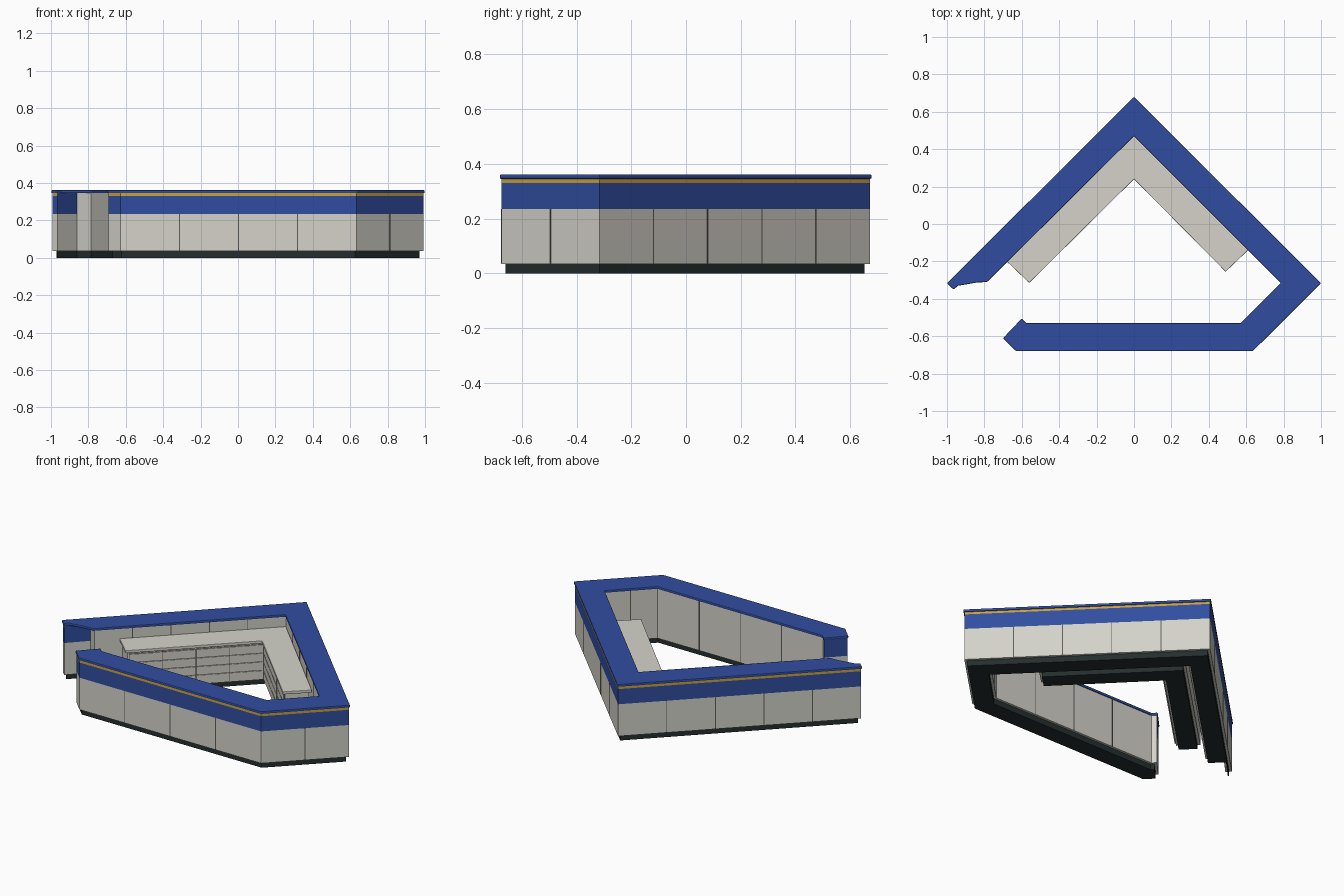
import bpy
import bmesh
from mathutils import Vector

cube = bpy.data.objects.get("Cube")
if cube:
    bpy.data.objects.remove(cube, do_unlink=True)


def material(name, rgb):
    m = bpy.data.materials.new(name)
    m.use_nodes = True
    m.diffuse_color = (*rgb, 1)
    m.node_tree.nodes["Principled BSDF"].inputs["Base Color"].default_value = (*rgb, 1)
    return m


GREY = material("warm light grey", (0.66, 0.65, 0.59))
BLUE = material("royal blue", (0.03, 0.075, 0.35))
GOLD = material("gold", (0.60, 0.36, 0.05))
DARK = material("charcoal", (0.019, 0.027, 0.027))
SEAM = material("seam grey", (0.11, 0.11, 0.10))


def inset(points, d):
    """Move every edge of a clockwise outline inward by d."""
    pts = [Vector(p) for p in points]
    out = []
    for i, p in enumerate(pts):
        a = (p - pts[i - 1]).normalized()
        b = (pts[(i + 1) % len(pts)] - p).normalized()
        na, nb = Vector((a.y, -a.x)), Vector((b.y, -b.x))
        out.append(p + (na + nb) * d / (1 + na.dot(nb)))
    return out


def finish(name, bm, mats, bevel=0):
    bmesh.ops.recalc_face_normals(bm, faces=bm.faces)
    mesh = bpy.data.meshes.new(name)
    bm.to_mesh(mesh)
    bm.free()
    ob = bpy.data.objects.new(name, mesh)
    bpy.context.collection.objects.link(ob)
    for m in mats:
        mesh.materials.append(m)
    if bevel:
        mod = ob.modifiers.new("Bevel", "BEVEL")
        mod.width, mod.segments = bevel, 2
    return ob


def stack(bm, points, heights, rule=lambda edge, level: 0):
    """Closed prism through several heights; rule picks each side's material."""
    rings = [[bm.verts.new((p[0], p[1], z)) for p in points] for z in heights]
    n = len(points)
    for level in range(len(heights) - 1):
        lo, hi = rings[level], rings[level + 1]
        for i in range(n):
            j = (i + 1) % n
            f = bm.faces.new((lo[i], lo[j], hi[j], hi[i]))
            f.material_index = rule(i, level)
    bm.faces.new(rings[0])
    bm.faces.new(rings[-1])


def prism(name, points, z0, z1, mat, bevel=0):
    bm = bmesh.new()
    stack(bm, points, (z0, z1))
    return finish(name, bm, [mat], bevel)


def plate(bm, a, b, t0, t1, z0, z1, thick):
    """Thin plate on the outside of wall a-b, between distances t0 and t1."""
    d = (b - a).normalized()
    n = Vector((-d.y, d.x)) * thick
    p, q = a + d * t0, a + d * t1
    stack(bm, [p + n, q + n, q - n, p - n], (z0, z1))


# Outline of the ring, clockwise from the left tip
outer = [(-1, -.317), (0, .68), (1, -.317), (.635, -.68), (-.63, -.68),
         (-.70, -.61), (-.60, -.505)]
inner = [(-.575, -.53), (.57, -.53), (.785, -.315), (0, .47), (-.785, -.31)]
left_end = [(-.86, -.24), (-.965, -.35)]
wall = inset(outer + inner + left_end, .005)
OUTER_EDGES = (0, 1, 2, 3, 4, 13)
RETURN_EDGES = (5, 12)


def wall_rule(edge, level):
    if level == 0:
        return 0
    if edge in RETURN_EDGES:
        return 1
    return level if edge in OUTER_EDGES else 0


# Ring wall: grey panels, blue band and gold line outside, grey inside
bm = bmesh.new()
stack(bm, wall, (.035, .235, .33, .346), wall_rule)
finish("ring_wall", bm, [GREY, BLUE, GOLD])

# Counter top covers the recess at the left end
top = outer + inner + [(-.84, -.313), (-.94, -.33), (-.965, -.35)]
prism("ring_counter_top", top, .345, .362, BLUE, .005)
prism("ring_plinth", inset(outer + inner + left_end, .02), 0, .036, DARK)

# Panel seams on the outer and inner wall faces
bm = bmesh.new()
for edges, z1 in ((((0, 5), (1, 5), (2, 2), (3, 4)), .235),
                  (((7, 4), (8, 2), (9, 5), (10, 5)), .345)):
    for edge, count in edges:
        a, b = wall[edge], wall[edge + 1]
        length = (b - a).length
        for k in range(1, count):
            t = length * k / count
            plate(bm, a, b, t - .0025, t + .0025, .036, z1, .0015)
finish("panel_seams", bm, [SEAM])

# Lower work counter in the rear corner
desk = [(-.68, -.2), (0, .475), (.61, -.14), (.49, -.255), (0, .24), (-.56, -.315)]
prism("work_counter_top", desk, .267, .285, GREY, .003)
cabinet = inset(desk, .014)
prism("work_counter_cabinet", cabinet, .035, .268, GREY)
prism("work_counter_plinth", inset(desk, .03), 0, .036, DARK)

# Drawer fronts over a dark backing on both inner cabinet faces
back, fronts = bmesh.new(), bmesh.new()
for edge in (3, 4):
    a, b = cabinet[edge], cabinet[edge + 1]
    length = (b - a).length
    plate(back, a, b, .01, length - .01, .042, .258, .002)
    columns = round(length / .2)
    width = (length - .02) / columns
    for c in range(columns):
        for r in range(4):
            t, z = .01 + c * width, .042 + r * .054
            plate(fronts, a, b, t + .002, t + width - .002, z + .002, z + .052, .007)
finish("drawer_backing", back, [SEAM])
finish("drawer_fronts", fronts, [GREY])
